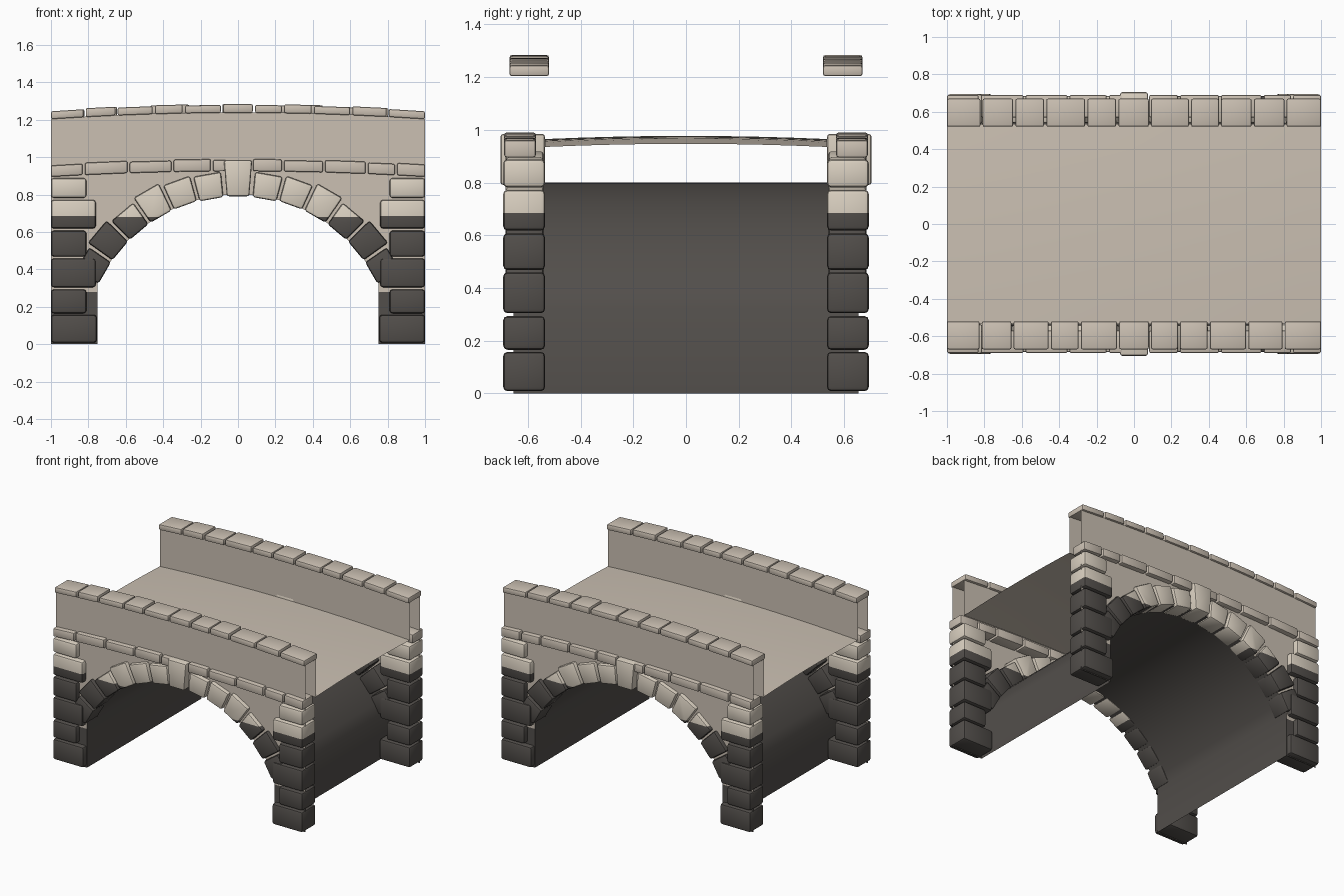
import bpy, bmesh, math

if "Cube" in bpy.data.objects:
    bpy.data.objects.remove(bpy.data.objects["Cube"])


def material(name, rgb):
    m = bpy.data.materials.new(name)
    m.diffuse_color = (*rgb, 1)
    m.use_nodes = True
    m.node_tree.nodes["Principled BSDF"].inputs["Base Color"].default_value = m.diffuse_color
    return m


WALL = material("warm_wall", (0.60, 0.53, 0.45))
LIGHT = material("light_stone", (0.70, 0.63, 0.53))
DARK = material("dark_stone", (0.085, 0.077, 0.070))


def finish(name, bm, mats, split=None, smooth=True):
    """Write the mesh; faces below the split height take the second material."""
    if split is not None:
        geom = bm.verts[:] + bm.edges[:] + bm.faces[:]
        bmesh.ops.bisect_plane(bm, geom=geom, plane_co=(0, 0, split), plane_no=(0, 0, 1))
        for f in bm.faces:
            f.material_index = int(f.calc_center_median().z < split)
    me = bpy.data.meshes.new(name)
    bm.to_mesh(me)
    bm.free()
    for m in mats:
        me.materials.append(m)
    ob = bpy.data.objects.new(name, me)
    bpy.context.collection.objects.link(ob)
    if smooth:
        bpy.ops.object.select_all(action='DESELECT')
        ob.select_set(True)
        bpy.context.view_layer.objects.active = ob
        bpy.ops.object.shade_smooth_by_angle(angle=math.radians(35))
    return ob


def stones(name, profiles, mats, split=None, bevel=0.013):
    """Bevelled blocks; each profile is (xz corner points, y0, y1)."""
    bm = bmesh.new()
    for pts, y0, y1 in profiles:
        a = [bm.verts.new((x, y0, z)) for x, z in pts]
        b = [bm.verts.new((x, y1, z)) for x, z in pts]
        n = len(pts)
        bm.faces.new(a)
        bm.faces.new(b[::-1])
        for i in range(n):
            bm.faces.new((a[i], b[i], b[(i + 1) % n], a[(i + 1) % n]))
    bmesh.ops.recalc_face_normals(bm, faces=bm.faces[:])
    bmesh.ops.bevel(bm, geom=bm.edges[:], offset=bevel, segments=2,
                    profile=0.5, affect='EDGES', clamp_overlap=True)
    return finish(name, bm, mats, split)


def sheet(name, rows, mats, split=None, smooth=True):
    """Open surface through a grid of points."""
    bm = bmesh.new()
    grid = [[bm.verts.new(p) for p in r] for r in rows]
    for r, s in zip(grid, grid[1:]):
        for i in range(len(r) - 1):
            bm.faces.new((r[i], s[i], s[i + 1], r[i + 1]))
    return finish(name, bm, mats, split, smooth)


def rise(x, base, height):
    return base + height * (1 - x * x)


# Arch circle and the half width of the opening
CZ, R, HALF = -0.03, 0.83, 0.75
A_END = math.asin(HALF / R)
arch = [(R * math.sin(a), CZ + R * math.cos(a))
        for a in [A_END * (i / 12 - 1) for i in range(25)]]

# Barrel lining under the arch, with straight legs
line = [(-HALF, 0)] + arch + [(HALF, 0)]
sheet("arch_barrel", [[(x, y, z) for x, z in line] for y in (0.655, -0.655)], [DARK])

# Road surface, humped along its length and slightly crowned across
xs = [i / 12 - 1 for i in range(25)]
ys = [-0.535 + 1.07 * j / 8 for j in range(9)]
sheet("road_deck", [[(x, y, rise(x, 0.935, 0.03) + 0.012 * (1 - (y / 0.535) ** 2))
                     for y in ys] for x in xs], [WALL])

COPING = {
    -1: [-1, -.82, -.65, -.45, -.29, -.085, .085, .24, .40, .605, .80, 1],
    1: [-1, -.815, -.64, -.475, -.255, -.09, .085, .30, .46, .635, .81, 1],
}
CORNICE = [-1, -.825, -.585, -.35, -.14, .075, .24, .46, .688, .845, 1]
PIER = [(.008, .157, .755), (.165, .293, .81), (.304, .459, .76),
        (.468, .607, .81), (.618, .772, .76), (.782, .888, .81)]


def course(cuts, base, height, thick, y0, y1):
    """Row of blocks following the hump of the bridge."""
    out = []
    for i, (a, b) in enumerate(zip(cuts, cuts[1:])):
        a, b = a + (0.006 if i else 0), b - (0.006 if b < 1 else 0)
        za, zb = rise(a, base, height), rise(b, base, height)
        lift = 0.005 * (i % 2)
        out.append(([(a, za), (b, zb), (b, zb + thick + lift), (a, za + thick + lift)], y0, y1))
    return out


for side, label in ((-1, "front"), (1, "back")):
    # Outer wall: pier strips, then spandrel and parapet above the arch
    top = lambda x: rise(x, 1.205, 0.035)
    cols = [(-1, 0), (-HALF, 0)] + arch + [(HALF, 0), (1, 0)]
    rows = [[(x, side * 0.655, z), (x, side * 0.655, top(x))] for x, z in cols]
    sheet(label + "_wall", rows[::-side], [WALL, DARK], 0.28, False)

    # Inner face of the parapet
    rows = [[(x, side * 0.538, rise(x, 0.93, 0.03)), (x, side * 0.538, top(x))] for x in xs]
    sheet(label + "_parapet_inner_face", rows[::side], [WALL], None, False)

    # Coping on the parapet and the cornice course below it
    stones(label + "_coping", course(COPING[side], 1.203, 0.034, 0.042,
                                     side * 0.52, side * 0.67), [WALL], None, 0.009)
    stones(label + "_cornice", course(CORNICE, 0.895, 0.03, 0.06,
                                      side * 0.57, side * 0.69), [WALL], None, 0.009)

    # Arch stones, keystone and the corner stones of the piers
    ring = []
    for k in range(1, 7):
        r0, r1 = (0.82, 0.955) if k == 1 else (0.825, 0.965 + 0.02 * (k in (3, 5)))
        for m in (-1, 1):
            c, h = m * math.radians(10 * k), math.radians(4.5)
            ring.append(([(r * math.sin(a), CZ + r * math.cos(a)) for r, a in
                          ((r0, c - h), (r0, c + h), (r1, c + h), (r1, c - h))],
                         side * 0.54, side * 0.685))
    stones(label + "_arch_stones", ring, [LIGHT, DARK], 0.68)
    stones(label + "_keystone", [([(-.06, .79), (.06, .79), (.076, .985), (-.076, .985)],
                                  side * 0.535, side * 0.705)], [LIGHT])
    corner = []
    for z0, z1, x0 in PIER:
        for m in (-1, 1):
            corner.append(([(m * x0, z0), (m, z0), (m, z1), (m * x0, z1)],
                           side * 0.535, side * 0.694))
    stones(label + "_pier_stones", corner, [LIGHT, DARK], 0.685, 0.016)
